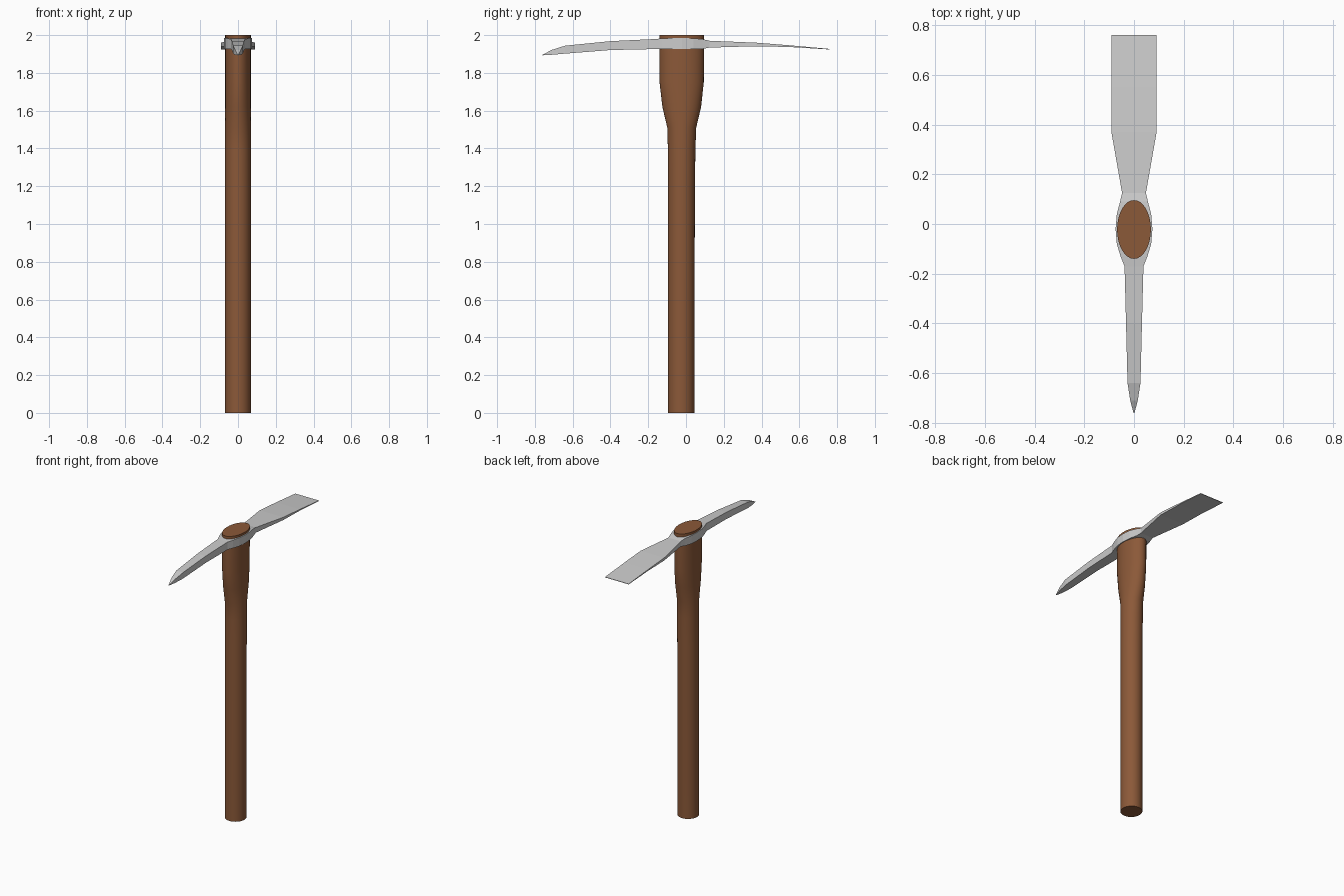
import bpy, bmesh, math

if "Cube" in bpy.data.objects:
    bpy.data.objects.remove(bpy.data.objects["Cube"])


def loft(name, rings, smooth, color=None):
    """Skin a list of equal-length point rings and cap both ends."""
    bm = bmesh.new()
    loops = [[bm.verts.new(p) for p in ring] for ring in rings]
    n = len(loops[0])
    for a, b in zip(loops, loops[1:]):
        for i in range(n):
            j = (i + 1) % n
            bm.faces.new((a[i], a[j], b[j], b[i]))
    bm.faces.new(loops[0])
    bm.faces.new(loops[-1])
    bmesh.ops.recalc_face_normals(bm, faces=bm.faces)
    mesh = bpy.data.meshes.new(name)
    bm.to_mesh(mesh)
    bm.free()
    ob = bpy.data.objects.new(name, mesh)
    bpy.context.collection.objects.link(ob)
    if color:
        mat = bpy.data.materials.new(name + "_wood")
        mat.diffuse_color = color
        mat.use_nodes = True
        mat.node_tree.nodes["Principled BSDF"].inputs["Base Color"].default_value = mat.diffuse_color
        mesh.materials.append(mat)
    if smooth:
        bpy.ops.object.select_all(action='DESELECT')
        ob.select_set(True)
        bpy.context.view_layer.objects.active = ob
        bpy.ops.object.shade_smooth_by_angle(angle=math.radians(30))
    return ob


# Handle: oval sections (z, back y, front y), flared under the head
def oval(z, y0, y1, n=32):
    cy, ry = (y0 + y1) / 2, (y1 - y0) / 2
    return [(0.068 * math.cos(math.tau * i / n),
             cy + ry * math.sin(math.tau * i / n), z) for i in range(n)]


handle = [(0, -0.095, 0.044), (1.2, -0.095, 0.047), (1.4, -0.096, 0.05),
          (1.51, -0.099, 0.054), (1.62, -0.125, 0.08),
          (1.75, -0.14, 0.094), (2.0, -0.14, 0.096)]
loft("handle", [oval(*s) for s in handle], True, (0.26, 0.1, 0.04, 1))

# Head: rectangular sections (y, half width, top z, bottom z), point to blade
head = [(-0.76, 0.002, 1.896, 1.893), (-0.71, 0.015, 1.922, 1.896),
        (-0.64, 0.026, 1.944, 1.902), (-0.4, 0.032, 1.968, 1.921),
        (-0.17, 0.038, 1.979, 1.926), (-0.13, 0.054, 1.982, 1.926),
        (-0.08, 0.069, 1.984, 1.926), (-0.02, 0.074, 1.984, 1.926),
        (0.04, 0.069, 1.983, 1.926), (0.09, 0.056, 1.978, 1.927),
        (0.125, 0.048, 1.97, 1.934), (0.37, 0.091, 1.96, 1.941),
        (0.55, 0.091, 1.946, 1.937), (0.76, 0.091, 1.927, 1.924)]
loft("pick_head", [[(-w, y, b), (w, y, b), (w, y, t), (-w, y, t)]
                   for y, w, t, b in head], False)
